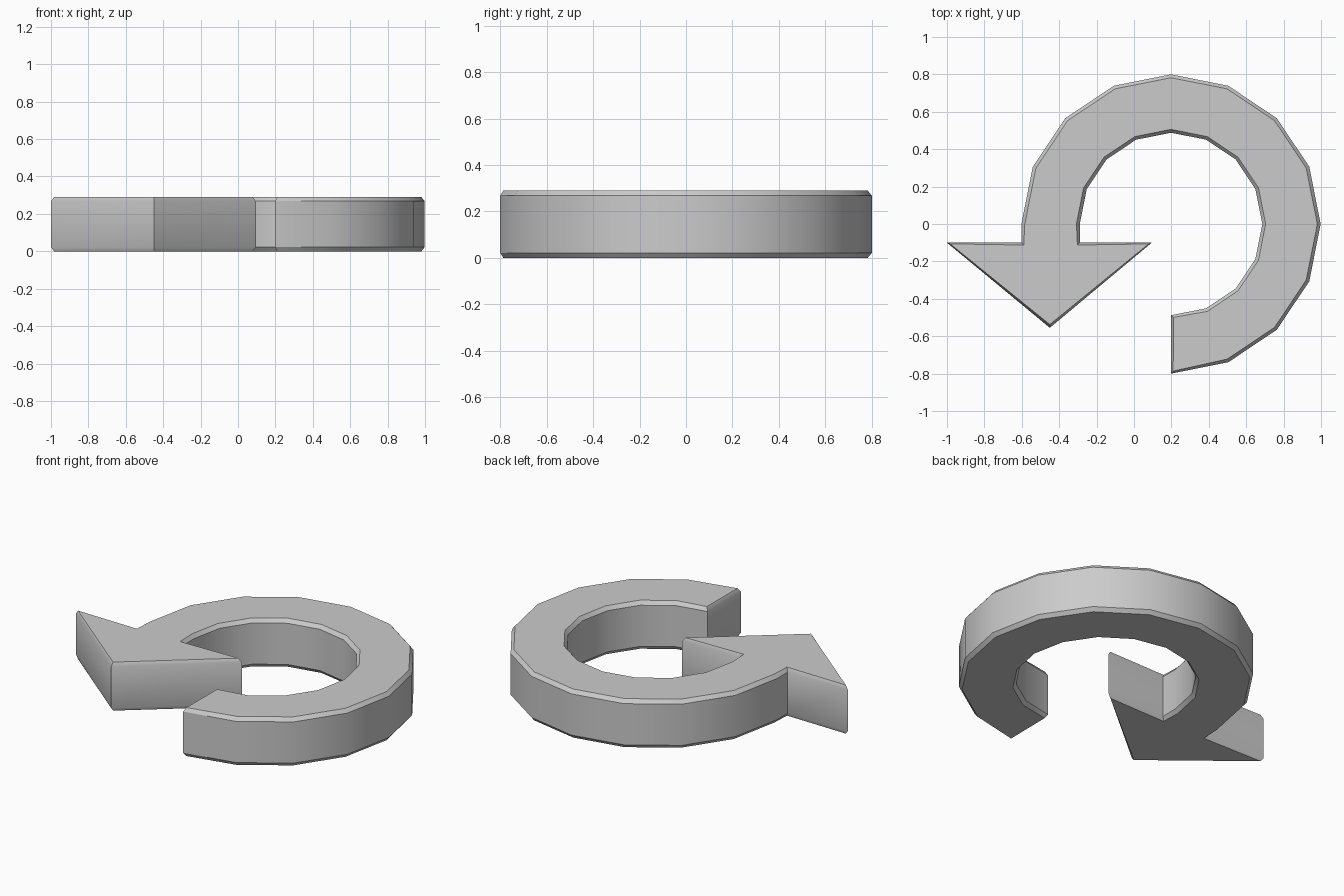
import bpy, bmesh, math
from mathutils import Vector

if "Cube" in bpy.data.objects:
    bpy.data.objects.remove(bpy.data.objects["Cube"])

CX, R_OUT, R_IN = 0.198, 0.8, 0.488   # ring centre and radii
HEIGHT, CH, CV = 0.29, 0.018, 0.022   # thickness, chamfer across / up


def arc(r):
    # 16-sided circle, three quarters of it
    angles = [math.radians(-90 + 22.5 * i) for i in range(13)]
    return [Vector((CX + r * math.cos(a), r * math.sin(a))) for a in angles]


# Counter-clockwise outline: outer arc, arrowhead, inner arc
head = [(CX - R_OUT, -0.1), (-1, -0.1), (-0.45, -0.555), (0.095, -0.1), (CX - R_IN, -0.1)]
outline = arc(R_OUT) + [Vector(p) for p in head] + arc(R_IN)[::-1]
n = len(outline)


def inward(i):
    # bisector of the two neighbouring edge normals
    a = (outline[i] - outline[i - 1]).normalized()
    b = (outline[(i + 1) % n] - outline[i]).normalized()
    return Vector((-a.y - b.y, a.x + b.x)).normalized()


inset = [outline[i] + inward(i) * CH for i in range(n)]

# Loft the chamfered slab
bm = bmesh.new()
levels = [(inset, 0), (outline, CV), (outline, HEIGHT - CV), (inset, HEIGHT)]
rings = [[bm.verts.new((p.x, p.y, z)) for p in pts] for pts, z in levels]
for lo, hi in zip(rings, rings[1:]):
    for i in range(n):
        j = (i + 1) % n
        bm.faces.new((lo[i], lo[j], hi[j], hi[i]))
bm.faces.new(rings[0][::-1])
bm.faces.new(rings[-1])
bm.normal_update()

mesh = bpy.data.meshes.new("circular_arrow")
bm.to_mesh(mesh)
bm.free()
obj = bpy.data.objects.new("circular_arrow", mesh)
bpy.context.collection.objects.link(obj)

# Smooth curved walls, crisp chamfers and corners
bpy.context.view_layer.objects.active = obj
obj.select_set(True)
bpy.ops.object.shade_smooth_by_angle(angle=math.radians(30))
